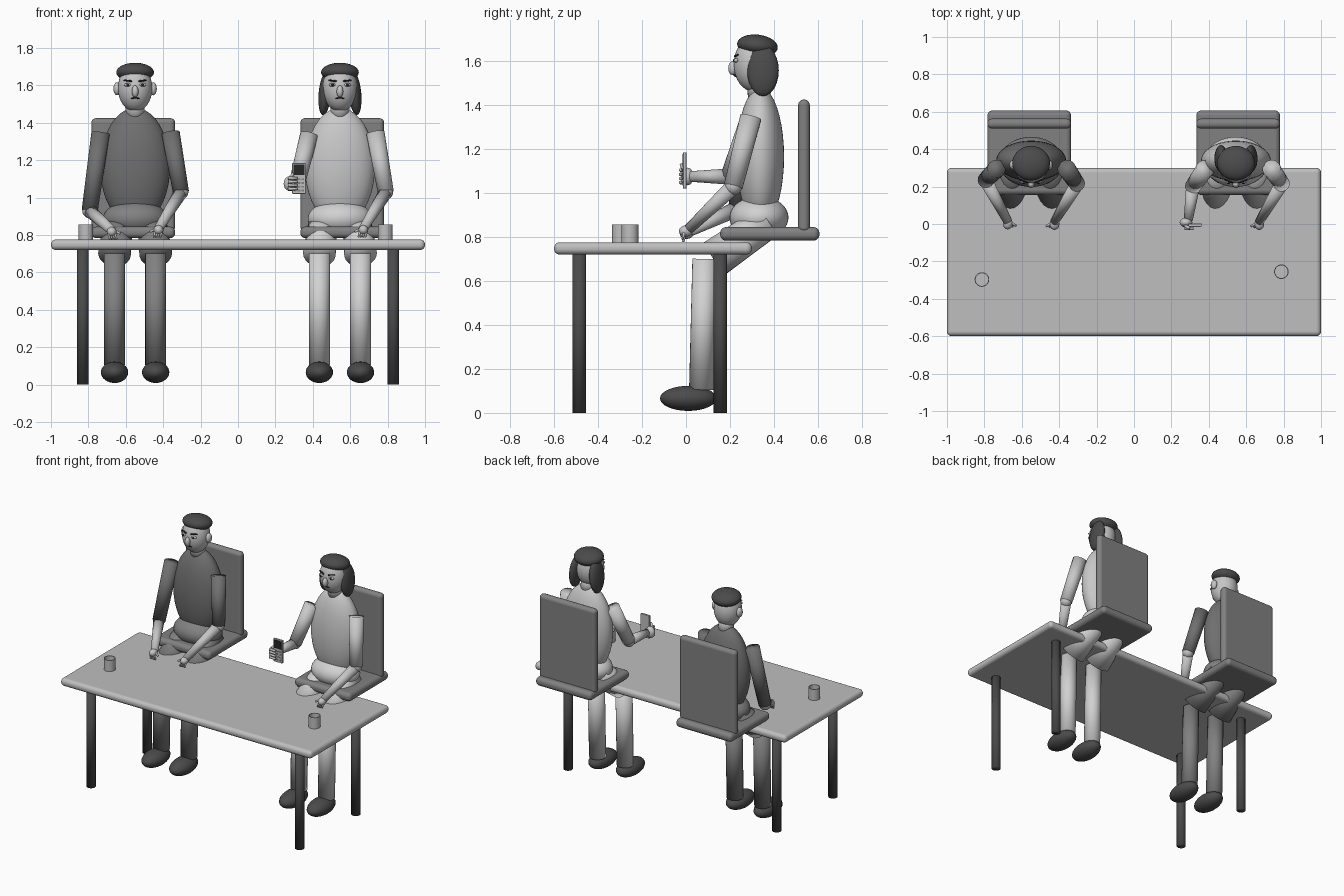
import bpy, bmesh, math
from mathutils import Vector, Matrix

if "Cube" in bpy.data.objects:
    bpy.data.objects.remove(bpy.data.objects["Cube"])


def mat(name, v):
    m = bpy.data.materials.new(name)
    m.diffuse_color = (v, v, v, 1)
    m.use_nodes = True
    m.node_tree.nodes["Principled BSDF"].inputs["Base Color"].default_value = m.diffuse_color
    return m


TABLE = mat("table grey", 0.52)
CHAIR = mat("chair grey", 0.22)
DARK = mat("dark grey", 0.07)
SHIRT_D = mat("dark shirt", 0.16)
PANTS_D = mat("mid trousers", 0.22)
SHIRT_L = mat("light shirt", 0.58)
PANTS_L = mat("pale trousers", 0.64)
SKIN = mat("skin grey", 0.56)
INK = mat("ink", 0.02)


def finish(name, bm, m):
    me = bpy.data.meshes.new(name)
    bm.to_mesh(me)
    bm.free()
    me.materials.append(m)
    ob = bpy.data.objects.new(name, me)
    bpy.context.collection.objects.link(ob)
    return ob


def smooth(bm):
    for f in bm.faces:
        f.smooth = True


def ball(name, c, r, m, seg=32, tilt=0, axis='X'):
    bm = bmesh.new()
    mx = (Matrix.Translation(c) @ Matrix.Rotation(tilt, 4, axis)
          @ Matrix.Diagonal((*r, 1)))
    bmesh.ops.create_uvsphere(bm, u_segments=seg, v_segments=seg // 2, radius=1, matrix=mx)
    smooth(bm)
    return finish(name, bm, m)


def tube(name, a, b, r1, r2, m, seg=24):
    a, b = Vector(a), Vector(b)
    d = b - a
    bm = bmesh.new()
    mx = Matrix.Translation((a + b) / 2) @ d.to_track_quat('Z', 'Y').to_matrix().to_4x4()
    bmesh.ops.create_cone(bm, cap_ends=True, segments=seg, radius1=r1, radius2=r2,
                          depth=d.length, matrix=mx)
    smooth(bm)
    return finish(name, bm, m)


def box(name, lo, hi, m, bevel=0.0):
    lo, hi = Vector(lo), Vector(hi)
    bm = bmesh.new()
    bmesh.ops.create_cube(bm, size=1, matrix=Matrix.Translation((lo + hi) / 2)
                          @ Matrix.Diagonal((*(hi - lo), 1)))
    ob = finish(name, bm, m)
    if bevel:
        mod = ob.modifiers.new("round_edges", 'BEVEL')
        mod.width, mod.segments = bevel, 5
        for p in ob.data.polygons:
            p.use_smooth = True
        mod.harden_normals = True
    return ob


def cup(name, x, y):
    # open cup with a thin rim and a recessed inside
    bm = bmesh.new()
    prof = [(0, .775), (.039, .775), (.039, .856), (.034, .856), (.034, .79), (0, .79)]
    vs = [bm.verts.new((r, 0, z)) for r, z in prof]
    es = [bm.edges.new(p) for p in zip(vs, vs[1:])]
    bmesh.ops.spin(bm, geom=vs + es, cent=(0, 0, 0), axis=(0, 0, 1), angle=math.tau, steps=24)
    bmesh.ops.remove_doubles(bm, verts=bm.verts, dist=1e-4)
    bmesh.ops.recalc_face_normals(bm, faces=bm.faces)
    for f in bm.faces:
        f.smooth = abs(f.normal.z) < .5
    for e in bm.edges:
        if len(e.link_faces) == 2 and e.calc_face_angle() > .7:
            e.smooth = False
    finish(name, bm, TABLE).location = (x, y, 0)


# table
box("table_top", (-1, -.6, .72), (1, .3, .776), TABLE, .026)
for x in (-.83, .83):
    for y in (-.485, .155):
        tube("table_leg", (x, y, 0), (x, y, .73), .031, .031, DARK)
cup("cup_left", -.813, -.297)
cup("cup_right", .788, -.255)

# chairs
for x in (-.56, .557):
    box("chair_seat", (x - .224, .155, .783), (x + .224, .607, .845), CHAIR, .028)
    box("chair_back", (x - .224, .51, .82), (x + .224, .563, 1.425), CHAIR, .025)


def arm(n, cx, shoulder, elbow, wrist, shirt):
    s, e, w = [Vector((cx + p[0], p[1], p[2])) for p in (shoulder, elbow, wrist)]
    tube(n + "_upper_arm", s, e, .049, .043, shirt)
    ball(n + "_elbow", e, (.04, .04, .04), SKIN, 20)
    tube(n + "_forearm", e, w, .037, .024, SKIN)
    return w


def resting_hand(n, w, side):
    ball(n + "_palm", w + Vector((0, -.012, -.008)), (.026, .032, .026), SKIN, 20)
    for i in range(4):
        a = w + Vector((side * (.018 - i * .012), -.02, -.015))
        tube(n + "_finger", a, a + Vector((-side * .008, -.008, -.032)), .007, .005, SKIN, 10)
    a = w + Vector((-side * .02, -.01, -.005))
    tube(n + "_thumb", a, a + Vector((-side * .025, -.015, -.012)), .008, .006, SKIN, 10)


def person(n, cx, shirt, pants, long_hair):
    # trunk
    ball(n + "_torso", (cx, .338, 1.165), (.187, .108, .315), shirt, 40)
    ball(n + "_hips", (cx, .332, .888), (.172, .134, .098), pants, 40)
    tube(n + "_neck", (cx, .335, 1.42), (cx, .325, 1.53), .053, .048, SKIN)
    # head
    ball(n + "_head", (cx, .31, 1.585), (.092, .093, .125), SKIN)
    ball(n + "_hair", (cx, .325, 1.67), (.101, .093, .05), DARK, 32, -.12)
    ball(n + "_nose", (cx, .212, 1.568), (.018, .02, .032), SKIN, 16)
    for s in (-1, 1):
        if long_hair:
            ball(n + "_side_hair", (cx + s * .08, .35, 1.557), (.034, .072, .117),
                 DARK, 24, -s * .09, 'Y')
        else:
            ball(n + "_ear", (cx + s * .097, .315, 1.582), (.019, .026, .035), SKIN, 16)
        ball(n + "_eye", (cx + s * .04, .228, 1.603), (.019, .011, .01), SKIN, 16)
        ball(n + "_pupil", (cx + s * .04, .219, 1.603), (.008, .005, .008), INK, 12)
        tube(n + "_brow", (cx + s * .018, .222, 1.622), (cx + s * .06, .236, 1.628),
             .005, .004, INK, 8)
        tube(n + "_mouth", (cx, .22, 1.536), (cx + s * .022, .228, 1.529), .005, .003, INK, 8)
        # legs
        lx = cx + s * .11
        tube(n + "_thigh", (lx, .13, .702), (lx - s * .02, .37, .869), .088, .078, pants)
        tube(n + "_shin", (lx, .085, .70), (lx, .07, .105), .056, .056, pants)
        ball(n + "_shoe", (lx, .01, .066), (.073, .128, .057), DARK)
    # arm towards +x, resting on the table
    w = arm(n + "_left", cx, (.19, .295, 1.345), (.245, .215, 1.03), (.125, .012, .835), shirt)
    resting_hand(n + "_left", w, 1)


person("man", -.55, SHIRT_D, PANTS_D, False)
person("woman", .545, SHIRT_L, PANTS_L, True)

# man's other arm hangs lower
w = arm("man_right", -.55, (-.185, .295, 1.345), (-.243, .235, .93), (-.125, .015, .825), SHIRT_D)
resting_hand("man_right", w, -1)

# woman's raised arm and phone
w = arm("woman_right", .545, (-.165, .295, 1.335), (-.23, .20, 1.075),
        (-.255, .02, 1.075), SHIRT_L)
ball("woman_right_palm", w + Vector((-.012, -.012, 0)), (.034, .026, .04), SKIN, 20)
box("phone_body", (.29, -.014, 1.02), (.362, .002, 1.185), TABLE, .004)
box("phone_screen", (.296, -.017, 1.12), (.356, -.012, 1.178), INK)
for i in range(3):
    for j in range(4):
        x, z = .299 + i * .02, 1.034 + j * .02
        box("phone_key", (x, -.017, z), (x + .014, -.012, z + .009), CHAIR)
for i in range(4):
    z = 1.047 + i * .019
    tube("woman_right_finger", (.268, -.022, z), (.318, -.026, z), .009, .007, SKIN, 10)
tube("woman_right_thumb", (.275, -.01, 1.10), (.295, -.022, 1.13), .01, .007, SKIN, 10)
